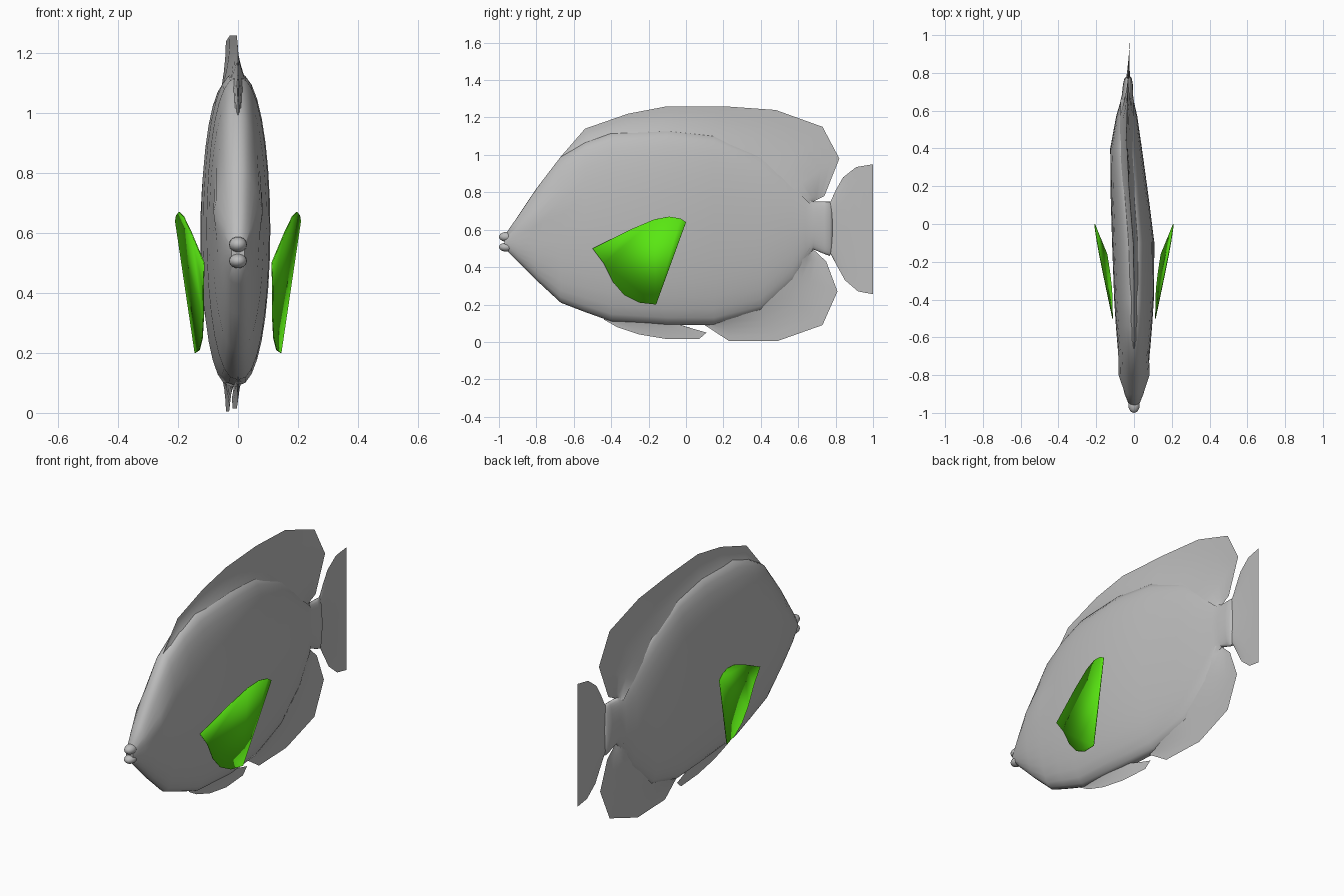
import bpy
import bmesh
import math

cube = bpy.data.objects.get("Cube")
if cube:
    bpy.data.objects.remove(cube, do_unlink=True)


def material(name, red, green, blue):
    mat = bpy.data.materials.new(name)
    mat.use_nodes = True
    colour = (red, green, blue, 1)
    mat.diffuse_color = colour
    mat.node_tree.nodes["Principled BSDF"].inputs["Base Color"].default_value = colour
    return mat


GREY = material("body grey", 0.5, 0.5, 0.5)
GREEN = material("fin green", 0.1, 0.8, 0.006)


def finish(bm, name, mat, angle=50):
    """Turn a bmesh into a smooth shaded object."""
    bmesh.ops.recalc_face_normals(bm, faces=bm.faces)
    mesh = bpy.data.meshes.new(name)
    bm.to_mesh(mesh)
    bm.free()
    mesh.materials.append(mat)
    obj = bpy.data.objects.new(name, mesh)
    bpy.context.collection.objects.link(obj)
    bpy.ops.object.select_all(action='DESELECT')
    obj.select_set(True)
    bpy.context.view_layer.objects.active = obj
    bpy.ops.object.shade_smooth_by_angle(angle=math.radians(angle))
    return obj


# Sideways swimming bend of the spine: (y, x)
BEND = [(-1, 0), (-0.15, 0), (0.1, -0.02), (0.4, -0.042), (0.6, -0.038), (0.8, -0.03), (1, -0.02)]


def spine(y):
    """Spine x at a given y, interpolated along the bend."""
    for (y_start, x_start), (y_end, x_end) in zip(BEND, BEND[1:]):
        if y <= y_end:
            blend = (y - y_start) / (y_end - y_start)
            return x_start + (x_end - x_start) * blend
    return BEND[-1][1]


# Body: lofted oval sections (y, top, bottom, half width)
STATIONS = [
    (-0.97, 0.57, 0.5, 0.022), (-0.9, 0.67, 0.43, 0.05), (-0.8, 0.82, 0.33, 0.07),
    (-0.67, 0.99, 0.21, 0.085), (-0.54, 1.07, 0.16, 0.096), (-0.4, 1.12, 0.11, 0.105),
    (-0.1, 1.135, 0.09, 0.112), (0.15, 1.11, 0.09, 0.1), (0.4, 1.01, 0.16, 0.084),
    (0.57, 0.87, 0.31, 0.056), (0.64, 0.79, 0.42, 0.038), (0.68, 0.75, 0.495, 0.03),
    (0.74, 0.75, 0.47, 0.026), (0.77, 0.75, 0.46, 0.02), (0.785, 0.7, 0.52, 0.008),
]
SIDES = 32


def body():
    bm = bmesh.new()
    rings = []
    for y, top, bottom, width in STATIONS:
        ring = []
        for i in range(SIDES):
            angle = math.tau * i / SIDES
            c, s = math.cos(angle), math.sin(angle)
            z = (top + bottom) / 2 + s * (top - bottom) / 2
            x = math.copysign(abs(c) ** 0.85, c) * width
            # Slight swelling around the eyes
            swell = math.exp(-((y + 0.78) / 0.05) ** 2 - ((z - 0.68) / 0.06) ** 2)
            if abs(c) > 0.01:
                x += math.copysign(0.02 * swell, c)
            ring.append(bm.verts.new((spine(y) + x, y, z)))
        rings.append(ring)
    for near, far in zip(rings, rings[1:]):
        for i in range(SIDES):
            j = (i + 1) % SIDES
            bm.faces.new((near[i], near[j], far[j], far[i]))
    bm.faces.new(rings[0])
    bm.faces.new(rings[-1])
    return finish(bm, "body", GREY, 60)


def lip(name, y, z, height):
    bm = bmesh.new()
    bmesh.ops.create_uvsphere(bm, u_segments=16, v_segments=10, radius=1)
    for v in bm.verts:
        v.co = (v.co.x * 0.03, y + v.co.y * 0.04, z + v.co.z * height)
    return finish(bm, name, GREY)


def fin(name, edge, base, thickness, rows=5):
    """Two skins that start thick at the base and meet at the outer edge."""
    bm = bmesh.new()
    rim = [bm.verts.new((spine(y), y, z)) for y, z in edge]
    for side in (-1, 1):
        grid = []
        for r in range(rows):
            t = r / rows
            line = []
            for (ey, ez), (by, bz) in zip(edge, base):
                y = by + (ey - by) * t
                z = bz + (ez - bz) * t
                x = spine(y) + side * thickness * (1 - t) ** 2
                line.append(bm.verts.new((x, y, z)))
            grid.append(line)
        grid.append(rim)
        for low, high in zip(grid, grid[1:]):
            for i in range(len(edge) - 1):
                bm.faces.new((low[i], low[i + 1], high[i + 1], high[i]))
    return finish(bm, name, GREY)


body()
lip("upper_lip", -0.96, 0.562, 0.026)
lip("lower_lip", -0.96, 0.507, 0.024)

# Long fin along the back
fin("dorsal_fin",
    [(-0.67, 0.99), (-0.54, 1.14), (-0.31, 1.22), (-0.1, 1.26), (0.2, 1.26),
     (0.48, 1.24), (0.73, 1.15), (0.82, 0.98), (0.74, 0.78), (0.68, 0.75)],
    [(-0.66, 0.97), (-0.5, 1.04), (-0.3, 1.09), (-0.1, 1.1), (0.15, 1.07),
     (0.35, 0.99), (0.5, 0.89), (0.57, 0.82), (0.63, 0.77), (0.66, 0.74)], 0.035)

# Fin under the rear of the body
fin("anal_fin",
    [(0.1, 0.09), (0.23, 0.005), (0.49, 0.005), (0.73, 0.09),
     (0.81, 0.27), (0.75, 0.43), (0.68, 0.495)],
    [(0.1, 0.12), (0.22, 0.14), (0.38, 0.19), (0.5, 0.28),
     (0.57, 0.36), (0.62, 0.44), (0.66, 0.5)], 0.03)

# Small fin under the belly
fin("pelvic_fin",
    [(-0.44, 0.12), (-0.37, 0.08), (-0.25, 0.04), (-0.1, 0.015),
     (0.07, 0.015), (0.11, 0.05), (-0.04, 0.09)],
    [(-0.43, 0.14), (-0.37, 0.13), (-0.3, 0.12), (-0.22, 0.11),
     (-0.14, 0.11), (-0.1, 0.11), (-0.06, 0.11)], 0.012)

# Tail fan
fin("tail_fin",
    [(0.77, 0.74), (0.8, 0.81), (0.84, 0.88), (0.91, 0.935), (1, 0.95), (1, 0.6),
     (1, 0.255), (0.92, 0.27), (0.85, 0.33), (0.8, 0.42), (0.77, 0.48)],
    [(0.75, 0.72 - 0.022 * i) for i in range(11)], 0.012)

# Paired side fins: flat sheets leaning outward
PECTORAL = [(-0.5, 0.5), (-0.3, 0.6), (-0.17, 0.655), (-0.09, 0.67), (-0.03, 0.66),
            (0, 0.64), (-0.16, 0.2), (-0.25, 0.21), (-0.33, 0.25), (-0.39, 0.32), (-0.44, 0.42)]
for side, label in ((1, "left"), (-1, "right")):
    bm = bmesh.new()
    sheet = []
    for y, z in PECTORAL:
        x = 0.113 + 0.166 * (y + 0.5) + 0.088 * (z - 0.5)
        sheet.append(bm.verts.new((side * x, y, z)))
    bm.faces.new(sheet)
    obj = finish(bm, label + "_pectoral_fin", GREEN)
    solid = obj.modifiers.new("thickness", 'SOLIDIFY')
    solid.thickness = 0.004
    solid.offset = 0
